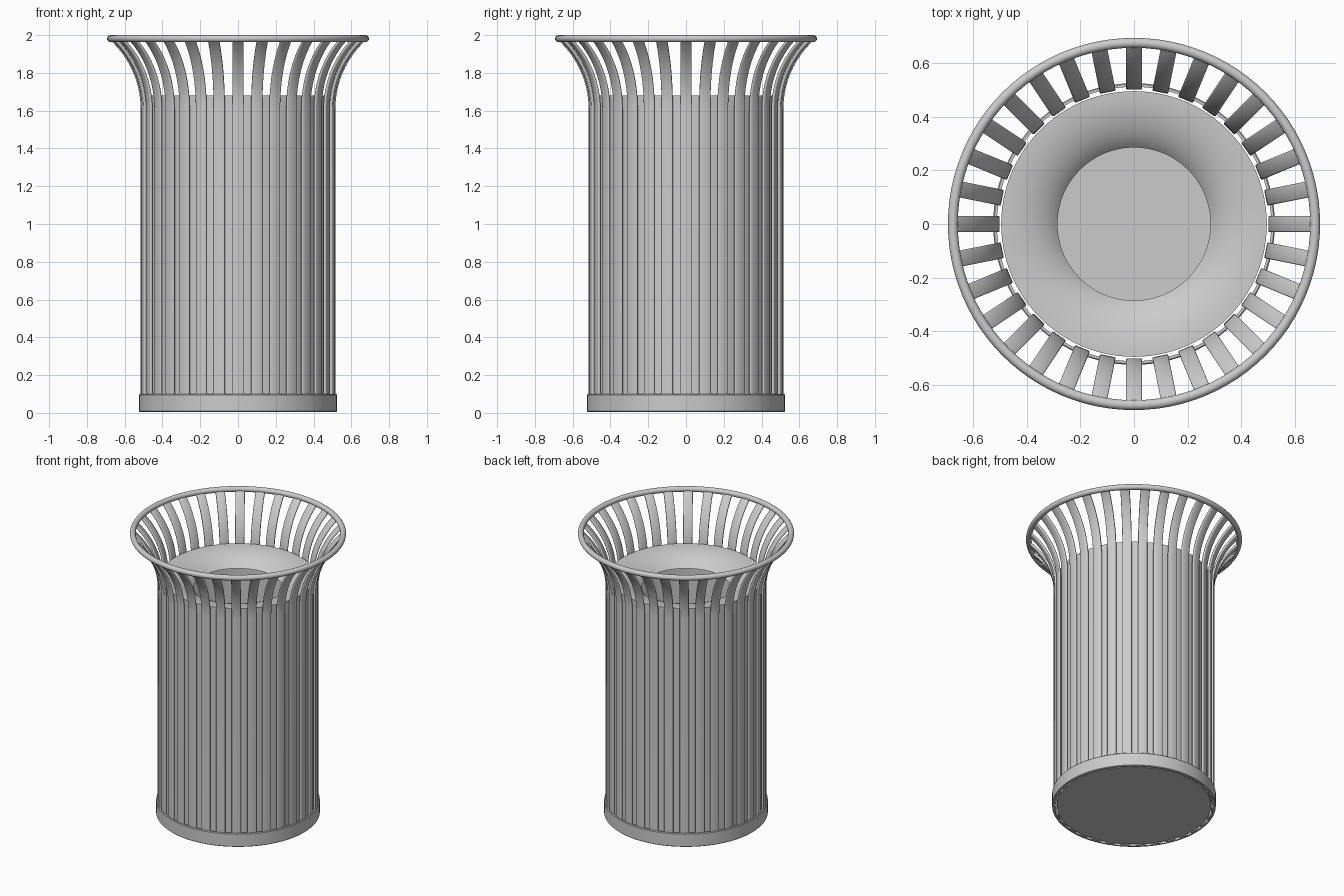
import bpy, bmesh, math

if "Cube" in bpy.data.objects:
    bpy.data.objects.remove(bpy.data.objects["Cube"])

SLATS = 32
SEG = 96


def finish(name, bm, angle=35):
    bmesh.ops.recalc_face_normals(bm, faces=bm.faces)
    me = bpy.data.meshes.new(name)
    bm.to_mesh(me)
    bm.free()
    ob = bpy.data.objects.new(name, me)
    bpy.context.collection.objects.link(ob)
    bpy.ops.object.select_all(action='DESELECT')
    ob.select_set(True)
    bpy.context.view_layer.objects.active = ob
    bpy.ops.object.shade_smooth_by_angle(angle=math.radians(angle))
    return ob


def revolve(name, profile, closed=False):
    """Spin an (r, z) profile about the z axis."""
    bm = bmesh.new()
    rings = []
    for r, z in profile:
        if r == 0:
            rings.append([bm.verts.new((0, 0, z))] * SEG)
        else:
            rings.append([bm.verts.new((r * math.cos(2 * math.pi * i / SEG),
                                        r * math.sin(2 * math.pi * i / SEG), z))
                          for i in range(SEG)])
    pairs = list(zip(rings, rings[1:]))
    if closed:
        pairs.append((rings[-1], rings[0]))
    for a, b in pairs:
        for i in range(SEG):
            j = (i + 1) % SEG
            bm.faces.new(list(dict.fromkeys((a[i], a[j], b[j], b[i]))))
    return finish(name, bm)


# Base band with softened edges
revolve("base_band", [(0.511, 0.005), (0.521, 0.005), (0.525, 0.009),
                      (0.525, 0.096), (0.521, 0.1), (0.511, 0.1)], closed=True)

# Rolled top rim
revolve("top_rim", [(0.675 + 0.0185 * math.cos(2 * math.pi * k / 16),
                     1.9815 + 0.0185 * math.sin(2 * math.pi * k / 16))
                    for k in range(16)], closed=True)

# Inner liner: floor, wall and a lid that curves down to the opening
lid = []
for k in range(13):
    t = math.radians(60) * k / 12
    lid.append((0.495 - 0.21 * math.sin(t) / math.sin(math.radians(60)),
                1.68 - 0.08 * (1 - math.cos(t)) / 0.5))
revolve("liner", [(0, 0.01), (0.495, 0.01)] + lid)

# Slat path in (r, z, tilt): straight up, then an arc flaring to the rim
R0, Z0, DR, DZ = 0.508, 1.61, 0.16, 0.365
RAD = (DR ** 2 + DZ ** 2) / (2 * DR)
END = math.asin(DZ / RAD)
path = [(R0, 0.008, 0)]
for k in range(17):
    a = END * k / 16
    path.append((R0 + RAD * (1 - math.cos(a)), Z0 + RAD * math.sin(a), a))

# Rounded flat-bar section: (width, thickness)
W, T, B = 0.03, 0.0075, 0.005
section = []
for sx, sy, start in ((1, 1, 0), (-1, 1, 90), (-1, -1, 180), (1, -1, 270)):
    for d in (0, 45, 90):
        a = math.radians(start + d)
        section.append((sx * (W - B) + B * math.cos(a),
                        sy * (T - B) + B * math.sin(a)))

# Ring of slats
bm = bmesh.new()
for s in range(SLATS):
    ang = 2 * math.pi * s / SLATS
    ca, sa = math.cos(ang), math.sin(ang)
    rings = []
    for r, z, tilt in path:
        ring = []
        for w, t in section:
            rr = r + t * math.cos(tilt)
            ring.append(bm.verts.new((rr * ca - w * sa, rr * sa + w * ca,
                                      z - t * math.sin(tilt))))
        rings.append(ring)
    n = len(section)
    for a, b in zip(rings, rings[1:]):
        for i in range(n):
            j = (i + 1) % n
            bm.faces.new((a[i], a[j], b[j], b[i]))
    bm.faces.new(rings[0])
    bm.faces.new(rings[-1])
finish("slats", bm, 50)
